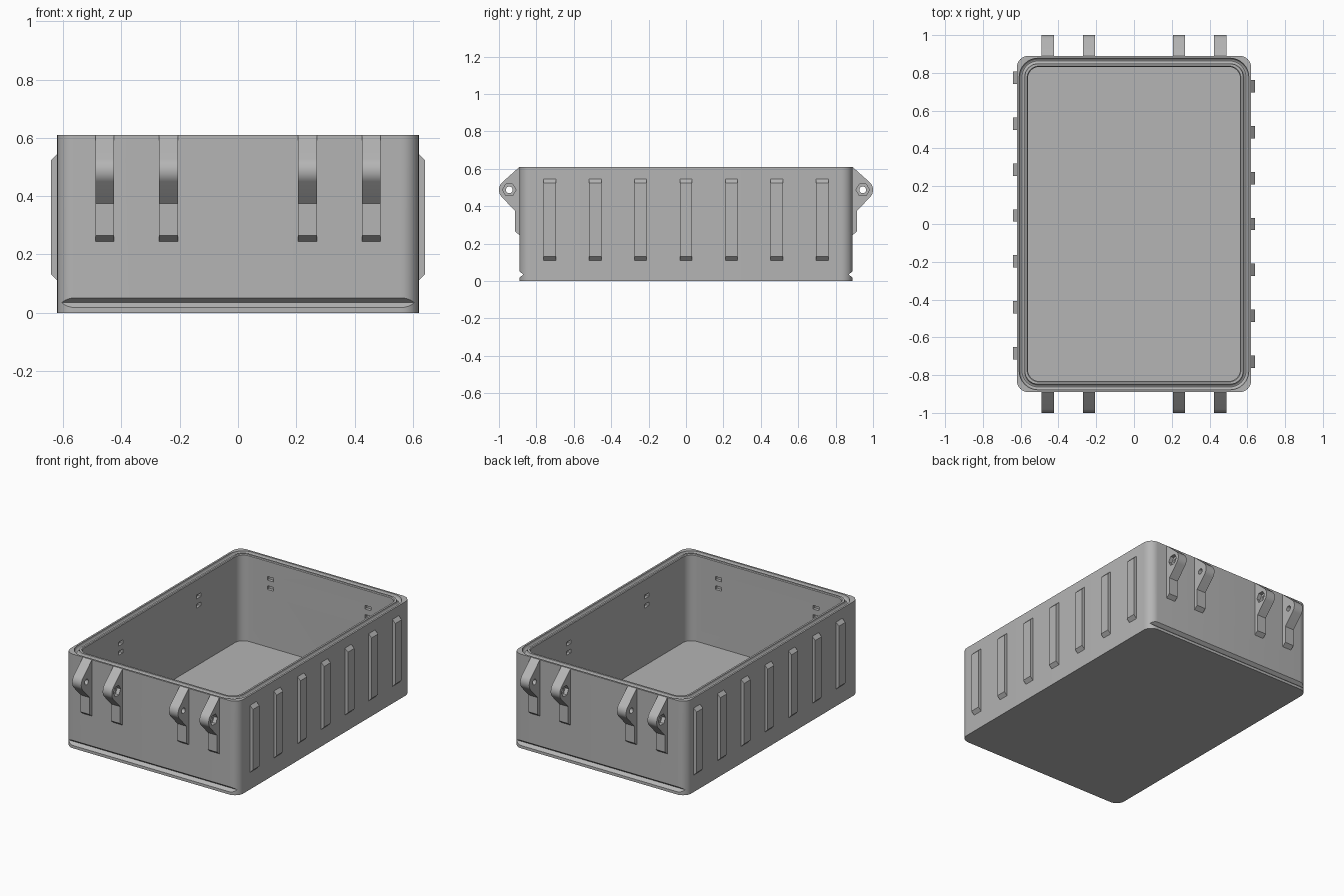
import bpy, bmesh, math
from mathutils import Vector

cube = bpy.data.objects.get("Cube")
if cube:
    bpy.data.objects.remove(cube, do_unlink=True)

GREY = (0.46, 0.46, 0.46, 1)
mat = bpy.data.materials.new("plain grey")
mat.use_nodes = True
mat.diffuse_color = GREY
mat.node_tree.nodes["Principled BSDF"].inputs["Base Color"].default_value = GREY

HX, HY, H = 0.62, 0.89, 0.61      # half width, half length, height
WALL, FLOOR = 0.058, 0.05


def make(name, bm):
    bmesh.ops.recalc_face_normals(bm, faces=bm.faces)
    mesh = bpy.data.meshes.new(name)
    bm.to_mesh(mesh)
    bm.free()
    mesh.materials.append(mat)
    ob = bpy.data.objects.new(name, mesh)
    bpy.context.collection.objects.link(ob)
    return ob


def activate(ob):
    bpy.ops.object.select_all(action='DESELECT')
    ob.select_set(True)
    bpy.context.view_layer.objects.active = ob


def smooth(ob):
    activate(ob)
    bpy.ops.object.shade_smooth_by_angle(angle=math.radians(30))


def prism(bm, points, axis, length):
    """Close a flat outline and push it along an axis."""
    face = bm.faces.new([bm.verts.new(p) for p in points])
    out = bmesh.ops.extrude_face_region(bm, geom=[face])
    verts = [v for v in out["geom"] if isinstance(v, bmesh.types.BMVert)]
    bmesh.ops.translate(bm, verts=verts, vec=Vector(axis) * length)


def block(bm, centre, size):
    made = bmesh.ops.create_cube(bm, size=1)["verts"]
    bmesh.ops.scale(bm, verts=made, vec=size)
    bmesh.ops.translate(bm, verts=made, vec=centre)


def cut(ob, bm):
    cutter = make("cutter", bm)
    cutter.hide_render = True
    mod = ob.modifiers.new("cut", 'BOOLEAN')
    mod.operation, mod.solver, mod.object = 'DIFFERENCE', 'EXACT', cutter
    activate(ob)
    bpy.ops.object.modifier_apply(modifier=mod.name)
    bpy.data.objects.remove(cutter, do_unlink=True)


def ring(bm, inset, radius, z, steps=8):
    """Rounded rectangle set in from the outside of the box."""
    cx, cy = HX - inset - radius, HY - inset - radius
    verts = []
    for q, (sx, sy) in enumerate([(1, 1), (-1, 1), (-1, -1), (1, -1)]):
        for i in range(steps + 1):
            a = math.pi / 2 * (q + i / steps)
            verts.append(bm.verts.new((sx * cx + radius * math.cos(a),
                                       sy * cy + radius * math.sin(a), z)))
    return verts


# Box shell with a half-round seal groove in the rim
bm = bmesh.new()
profile = [(0, 0.06, 0), (0, 0.06, H)]
for i in range(9):
    a = math.pi * i / 8
    profile.append((0.027 - 0.015 * math.cos(a), 0.085 + 0.015 * math.cos(a),
                    H - 0.022 * math.sin(a)))
profile += [(WALL - 0.004, 0.062, H), (WALL, 0.06, H - 0.005), (WALL, 0.06, FLOOR)]
rings = [ring(bm, *p) for p in profile]
for lo, hi in zip(rings, rings[1:]):
    for i in range(len(lo)):
        j = (i + 1) % len(lo)
        bm.faces.new((lo[i], lo[j], hi[j], hi[i]))
bm.faces.new(rings[0])
bm.faces.new(rings[-1])
shell = make("box_shell", bm)

# V grooves low on both ends, and paired blind slots inside the walls
bm = bmesh.new()
for s in (1, -1):
    outline = [(0.02, 0.0015), (0.02, 0.0675), (-0.02, 0.0345)]
    prism(bm, [(-0.8, s * (HY + y), z) for y, z in outline], (1, 0, 0), 1.6)
    for z in (0.495, 0.435):
        for t in (1, -1):
            block(bm, (t * 0.35, s * (HY - WALL), z), (0.045, 0.04, 0.024))
            block(bm, (s * (HX - WALL), t * 0.4, z), (0.04, 0.045, 0.024))
cut(shell, bm)
smooth(shell)

# Seven ribs down each long side, chamfered at both ends
for s, side, shift in ((1, "left", 0), (-1, "right", 0.045)):
    for i in range(7):
        y = (i - 3) * 0.243 + shift
        bm = bmesh.new()
        outline = [(-0.01, 0.11), (0, 0.11), (0.021, 0.131),
                   (0.021, 0.524), (0, 0.545), (-0.01, 0.545)]
        prism(bm, [(s * (HX + x), y - 0.033, z) for x, z in outline], (0, 1, 0), 0.066)
        make(f"{side}_rib_{i + 1}", bm)

# Hinge lugs with a pin hole and a hexagonal nut pocket, mirrored to all corners
PIN_Y, PIN_Z, LUG_W = 0.945, 0.487, 0.065


def circle(x, radius, n):
    return [(x, PIN_Y + radius * math.cos(math.tau * i / n),
             PIN_Z + radius * math.sin(math.tau * i / n)) for i in range(n)]


for name, x, pocket in (("outer_lugs", 0.457, 1), ("inner_lugs", 0.238, -1)):
    x0 = x - LUG_W / 2
    outline = [(HY - 0.008, 0.245), (HY, 0.245), (0.915, 0.265), (0.915, 0.375)]
    for i in range(11):
        a = math.radians(-42 + 90 * i / 10)
        outline.append((PIN_Y + 0.055 * math.cos(a), PIN_Z + 0.055 * math.sin(a)))
    outline += [(HY, H), (HY - 0.008, H)]
    bm = bmesh.new()
    prism(bm, [(x0, y, z) for y, z in outline], (1, 0, 0), LUG_W)
    lug = make(name, bm)
    bm = bmesh.new()
    prism(bm, circle(x - 0.1, 0.018, 20), (1, 0, 0), 0.2)
    cut(lug, bm)
    bm = bmesh.new()
    prism(bm, circle(x + pocket * 0.008, 0.036, 6), (pocket, 0, 0), 0.05)
    cut(lug, bm)
    smooth(lug)
    mirror = lug.modifiers.new("mirror", 'MIRROR')
    mirror.use_axis = (True, True, False)
    mirror.use_mirror_merge = False
